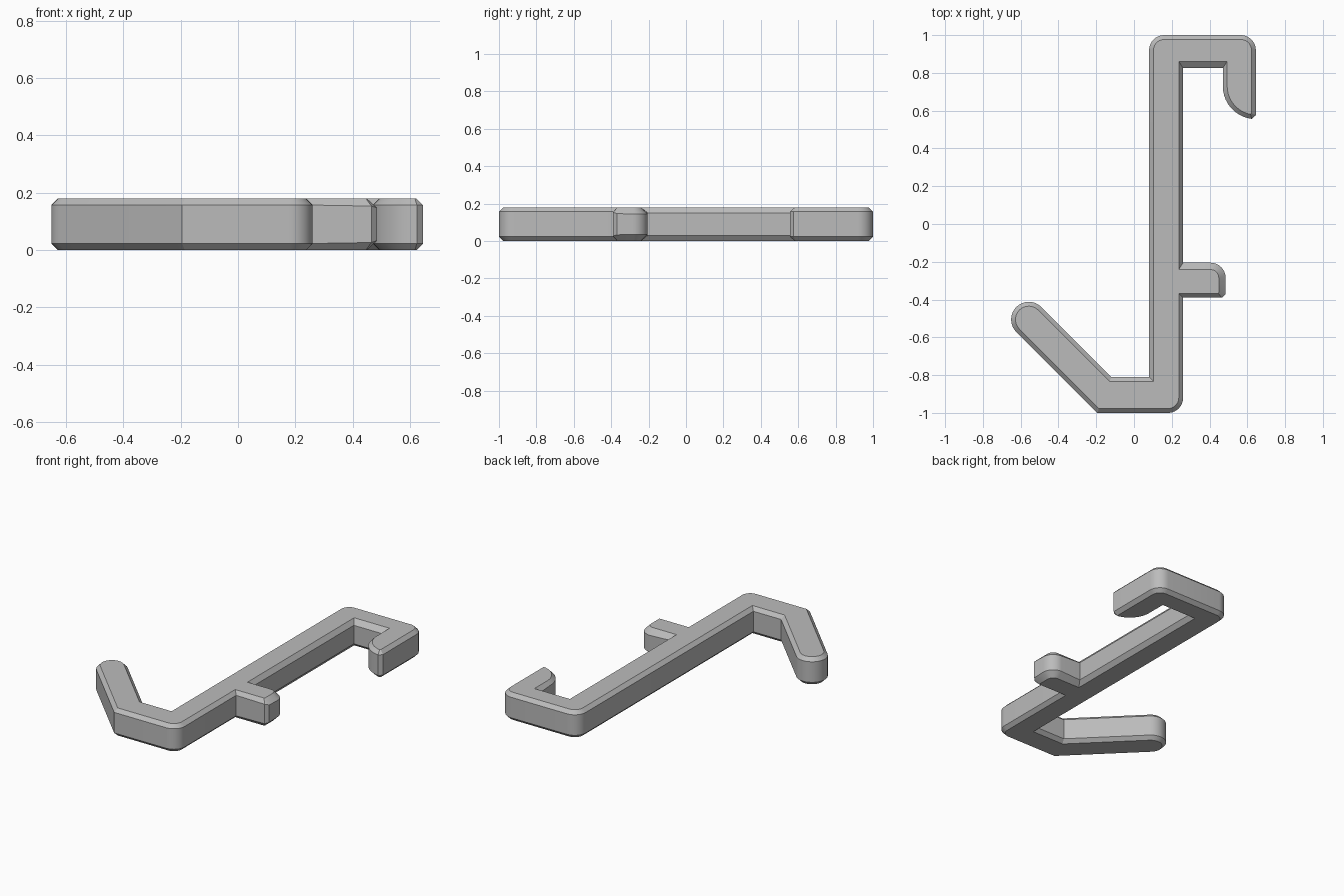
import bpy, bmesh
from math import radians, cos, sin
from mathutils import Vector

cube = bpy.data.objects.get("Cube")
if cube:
    bpy.data.objects.remove(cube)

HEIGHT = 0.18
THIN, WIDE = 0.023, 0.036      # chamfer widths
FILLET = 0.08


def arc(cx, cy, r, start, end, chamfer=THIN, steps=10):
    """Points along an arc, each carrying the chamfer of the edge it starts."""
    angles = [radians(start + (end - start) * i / steps) for i in range(steps + 1)]
    return [(cx + r * cos(a), cy + r * sin(a), chamfer) for a in angles]


def inset(outline):
    """Move each edge inward by its own chamfer; return points and corner depths."""
    ring, depths = [], []
    n = len(outline)
    for i in range(n):
        before, here, after = outline[i - 1], outline[i], outline[(i + 1) % n]
        p = Vector(here[:2])
        e1 = (p - Vector(before[:2])).normalized()
        e2 = (Vector(after[:2]) - p).normalized()
        n1, n2 = Vector((-e1.y, e1.x)), Vector((-e2.y, e2.x))
        d1, d2 = before[2], here[2]
        det = n1.x * n2.y - n1.y * n2.x
        if abs(det) < 0.01:
            move = n1 * d1
        else:
            move = Vector((d1 * n2.y - d2 * n1.y, n1.x * d2 - n2.x * d1)) / det
        ring.append(p + move)
        depths.append((d1 + d2) / 2)
    return ring, depths


# Outline, counter-clockwise from the foot of the slanted arm
outline = [(-0.195, -1, THIN)]
outline += arc(0.26 - FILLET, -1 + FILLET, FILLET, -90, 0)
# Side peg
outline += [(0.26, -0.39, THIN), (0.465, -0.39, 0.03), (0.485, -0.37, WIDE)]
outline += arc(0.485 - FILLET, -0.205 - FILLET, FILLET, 0, 90, WIDE)
outline += [(0.26, -0.205, THIN)]
# Top hook with curved tip
outline += [(0.26, 0.825, WIDE), (0.47, 0.825, THIN)]
outline += arc(0.645, 0.73, 0.175, 180, 263)
outline += [(0.645, 0.576, THIN)]
outline += arc(0.645 - FILLET, 1 - FILLET, FILLET, 0, 90)
outline += arc(0.08 + FILLET, 1 - FILLET, FILLET, 90, 180)
# Inner bend and round end of the slanted arm
outline += [(0.08, -0.81, THIN), (-0.12, -0.81, THIN)]
outline += arc(-0.557, -0.5055, 0.0937, 45, 225, steps=16)

# Four stacked rings: bottom cap, lower side, upper side, top cap
cap, depths = inset(outline)
bm = bmesh.new()
rings = [
    [bm.verts.new((p.x, p.y, 0)) for p in cap],
    [bm.verts.new((o[0], o[1], d)) for o, d in zip(outline, depths)],
    [bm.verts.new((o[0], o[1], HEIGHT - d)) for o, d in zip(outline, depths)],
    [bm.verts.new((p.x, p.y, HEIGHT)) for p in cap],
]
count = len(outline)
for low, high in zip(rings, rings[1:]):
    for i in range(count):
        j = (i + 1) % count
        bm.faces.new((low[i], low[j], high[j], high[i]))
bm.faces.new(rings[0][::-1])
bm.faces.new(rings[-1])

mesh = bpy.data.meshes.new("hook_body")
bm.to_mesh(mesh)
bm.free()
hook = bpy.data.objects.new("hook_body", mesh)
bpy.context.collection.objects.link(hook)

# Plain grey material
grey = bpy.data.materials.new("grey")
grey.use_nodes = True
colour = (0.5, 0.5, 0.5, 1)
grey.diffuse_color = colour
grey.node_tree.nodes["Principled BSDF"].inputs["Base Color"].default_value = colour
mesh.materials.append(grey)

bpy.ops.object.select_all(action="DESELECT")
hook.select_set(True)
bpy.context.view_layer.objects.active = hook
bpy.ops.object.shade_smooth_by_angle(angle=radians(25))
